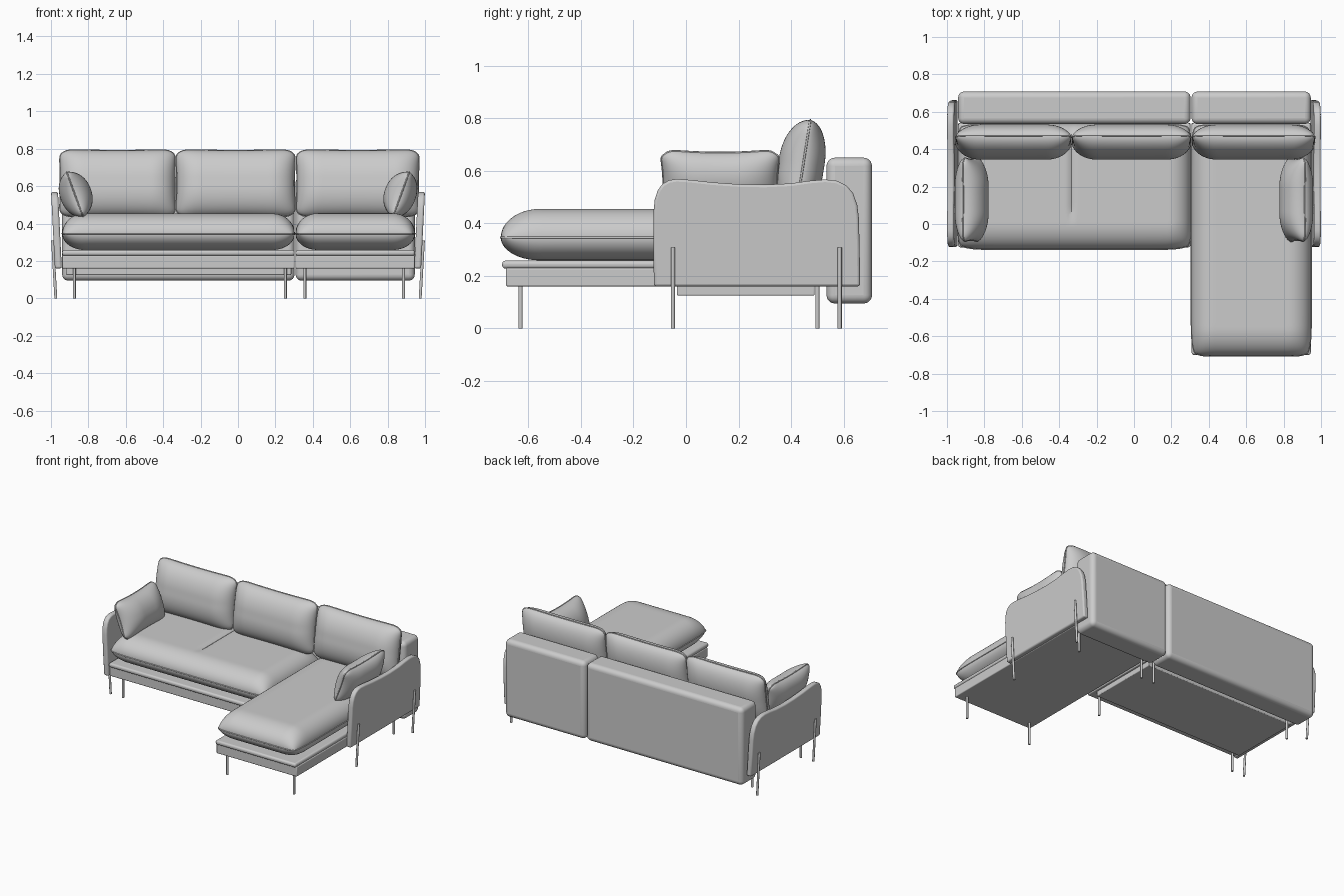
import bpy, bmesh
from math import sin, cos, pi, sqrt, exp, radians
from mathutils import Matrix, Vector

if "Cube" in bpy.data.objects:
    bpy.data.objects.remove(bpy.data.objects["Cube"])


def finish(name, bm, bevel=0, segments=4):
    bmesh.ops.recalc_face_normals(bm, faces=bm.faces)
    mesh = bpy.data.meshes.new(name)
    bm.to_mesh(mesh)
    bm.free()
    ob = bpy.data.objects.new(name, mesh)
    bpy.context.collection.objects.link(ob)
    if bevel:
        m = ob.modifiers.new("Bevel", 'BEVEL')
        m.width, m.segments = bevel, segments
        m.limit_method, m.angle_limit = 'ANGLE', radians(40)
    bpy.ops.object.select_all(action='DESELECT')
    bpy.context.view_layer.objects.active = ob
    ob.select_set(True)
    bpy.ops.object.shade_smooth_by_angle(angle=radians(40))
    return ob


def box(name, x, y, z, bevel=0.005, segments=3):
    bm = bmesh.new()
    size = [b - a for a, b in (x, y, z)]
    mid = [(a + b) / 2 for a, b in (x, y, z)]
    bmesh.ops.create_cube(bm, size=1, matrix=Matrix.Translation(mid) @ Matrix.Diagonal((*size, 1)))
    return finish(name, bm, bevel, segments)


def tube(name, points, radius, cyclic=False):
    cu = bpy.data.curves.new(name, 'CURVE')
    cu.dimensions = '3D'
    cu.bevel_depth, cu.bevel_resolution, cu.use_fill_caps = radius, 3, True
    sp = cu.splines.new('POLY')
    sp.points.add(len(points) - 1)
    for p, co in zip(sp.points, points):
        p.co = (*co, 1)
    sp.use_cyclic_u = cyclic
    ob = bpy.data.objects.new(name, cu)
    bpy.context.collection.objects.link(ob)
    return ob


def pillow(name, hx, hy, top, bottom, rx, ry, matrix, pinch=0.0, nx=48, ny=48, crease=None):
    """Stuffed cushion: two domed sheets meeting at a piped seam."""
    def dome(d, r):
        return sqrt(max(0, 1 - (1 - min(d / r, 1)) ** 2))

    def point(i, j, side):
        u, v = -cos(pi * i / nx), -cos(pi * j / ny)
        h = dome(hx * (1 - abs(u)), rx) * dome(hy * (1 - abs(v)), ry)
        x = u * (hx - pinch * (1 - v * v) - 0.018 * abs(v) ** 14)
        y = v * (hy - pinch * (1 - u * u) - 0.018 * abs(u) ** 14)
        z = top * h if side else -bottom * h
        if crease is not None and side and v > -0.6:
            z -= 0.012 * exp(-((x - crease) / 0.012) ** 2)* min(1, (v + 0.6) * 4) * h
        return matrix @ Vector((x, y, z))

    bm = bmesh.new()
    for side in (0, 1):
        g = [[bm.verts.new(point(i, j, side)) for j in range(ny + 1)] for i in range(nx + 1)]
        for i in range(nx):
            for j in range(ny):
                bm.faces.new((g[i][j], g[i + 1][j], g[i + 1][j + 1], g[i][j + 1]))
    bmesh.ops.remove_doubles(bm, verts=bm.verts, dist=0.00002)
    finish(name, bm)
    rim = ([(i, 0) for i in range(nx)] + [(nx, j) for j in range(ny)] +
           [(i, ny) for i in range(nx, 0, -1)] + [(0, j) for j in range(ny, 0, -1)])
    tube(name + "_piping", [point(i, j, 1) for i, j in rim][::2], 0.004, True)


def frame(origin, ax, ay, az):
    m = Matrix((ax, ay, az)).transposed().to_4x4()
    m.translation = origin
    return m


# Base rails, platforms and back panels for the two modules
for label, x0, x1, front in (("sofa", -0.94, 0.302, -0.125), ("chaise", 0.308, 0.945, -0.7)):
    box(label + "_base", (x0, x1), (front + 0.015, 0.54), (0.16, 0.23), 0.006)
    box(label + "_platform", (x0, x1), (front, 0.54), (0.228, 0.258), 0.012)
    box(label + "_back_panel", (x0, x1), (0.535, 0.708), (0.095, 0.65), 0.032, 6)
box("sofa_under_tray", (-0.92, 0.285), (-0.035, 0.49), (0.125, 0.165))

# Seat cushions
up = Matrix.Translation
pillow("sofa_seat", 0.622, 0.335, 0.107, 0.087, 0.12, 0.14, up((-0.318, 0.2, 0.346)),
       nx=120, crease=-0.017)
pillow("chaise_seat", 0.32, 0.617, 0.109, 0.087, 0.12, 0.15, up((0.627, -0.088, 0.346)), nx=56, ny=64)

# Back cushions, leaning against the panels
lean = radians(9)
for label, x0, x1 in (("left", -0.955, -0.333), ("middle", -0.333, 0.307), ("right", 0.31, 0.97)):
    m = frame(((x0 + x1) / 2, 0.445, 0.615), (1, 0, 0),
              (0, sin(lean), cos(lean)), (0, -cos(lean), sin(lean)))
    pillow(label + "_back_cushion", (x1 - x0) / 2, 0.183, 0.095, 0.08, 0.13, 0.16, m, 0.006)

# Arm panel outline in (y, z): soft upper corners, gently dipped top
outline = [(-0.122, 0.16), (-0.124, 0.3), (-0.123, 0.45), (-0.119, 0.49), (-0.108, 0.525),
           (-0.09, 0.55), (-0.065, 0.564), (-0.035, 0.569), (0.02, 0.565), (0.1, 0.556),
           (0.2, 0.549), (0.3, 0.547), (0.4, 0.552), (0.47, 0.562), (0.53, 0.567),
           (0.575, 0.562), (0.61, 0.545), (0.636, 0.515), (0.652, 0.47), (0.658, 0.42),
           (0.661, 0.3), (0.663, 0.16)]
for label, s in (("left", -1), ("right", 1)):
    bm = bmesh.new()
    rings = [[bm.verts.new((s * (x + 0.05 * (z - 0.16)), y, z)) for y, z in outline]
             for x in (0.942, 0.979)]
    n = len(outline)
    bm.faces.new(rings[0])
    bm.faces.new(rings[1])
    for i in range(n):
        k = (i + 1) % n
        bm.faces.new((rings[0][i], rings[0][k], rings[1][k], rings[1][i]))
    finish(label + "_arm", bm, 0.01, 3)

    # Arm legs run up the outside of the panel
    for end, y in (("front", -0.05), ("rear", 0.585)):
        tube(f"{label}_{end}_arm_leg", [(s * 0.974, y, 0), (s * 0.991, y, 0.3), (s * 0.991, y, 0.308)], 0.008)

    # Small cushion leaning on the arm
    a = radians(20)
    m = frame((s * 0.872, 0.13, 0.555), (0, 1, 0), (s * sin(a), 0, cos(a)), (-s * cos(a), 0, sin(a)))
    pillow(label + "_arm_cushion", 0.228, 0.133, 0.09, 0.08, 0.16, 0.13, m, 0.012)

# Inner legs under the bases
for i, (x, y) in enumerate(((-0.875, -0.05), (0.253, -0.05), (0.357, -0.63), (0.885, -0.63),
                            (-0.875, 0.5), (0.253, 0.5), (0.357, 0.5), (0.885, 0.5))):
    tube(f"base_leg_{i + 1}", [(x, y, 0), (x, y, 0.165)], 0.008)
